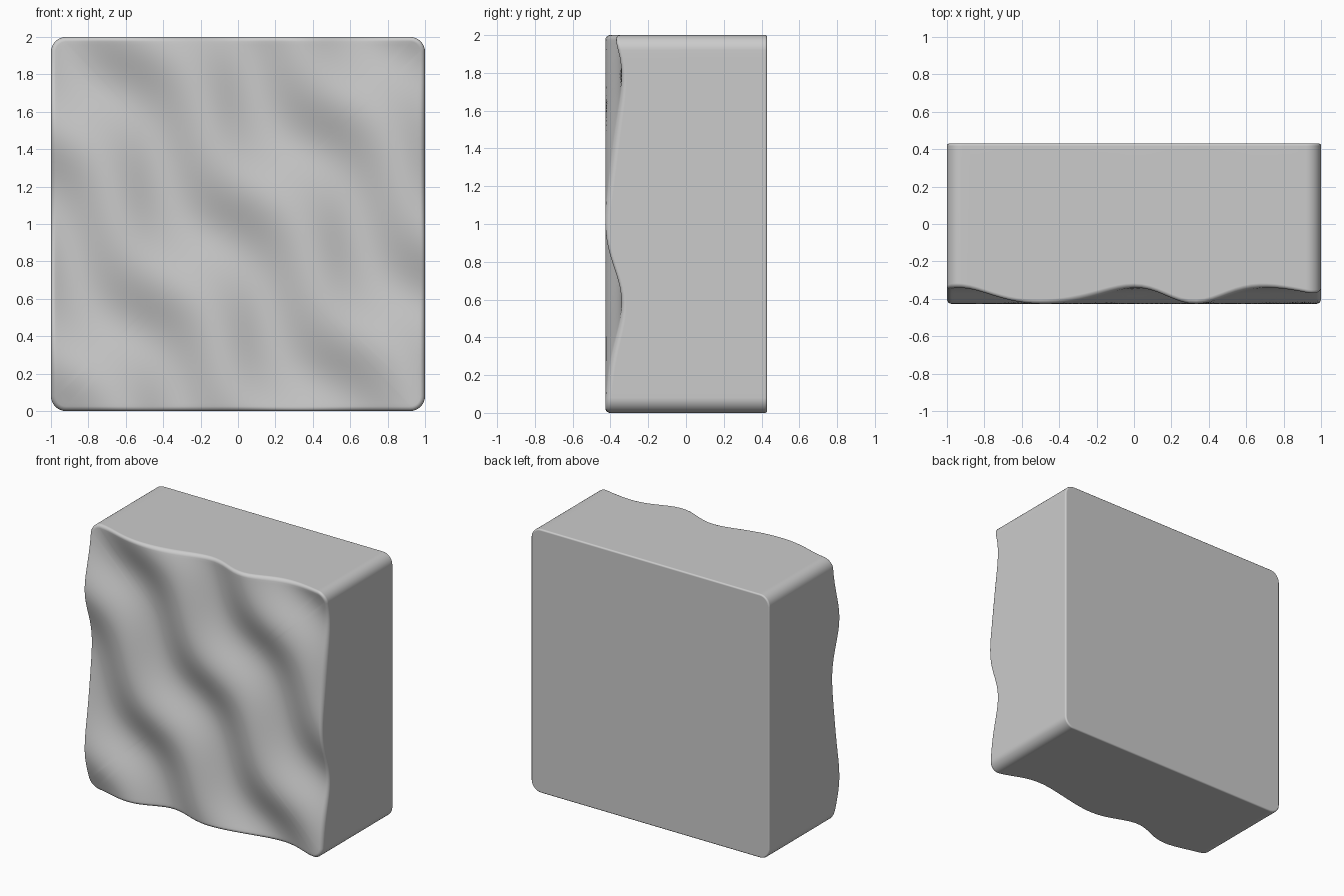
import bpy, bmesh
from math import sin, cos, pi

if "Cube" in bpy.data.objects:
    bpy.data.objects.remove(bpy.data.objects["Cube"])

BACK = 0.43          # back plane
CORNER = 0.08        # corner radius seen from the front
SIDE_STEPS, ARC_STEPS, RINGS = 44, 8, 56


def front_y(x, z):
    """Rippled front: diagonal waves that meander across the face."""
    valley = 4.1 + 0.55 * cos(4.6 * (x - z - 0.65))
    return -0.384 + 0.043 * cos(7.6 * x + 5.46 * z - valley)


def outline(inset):
    """Rounded square around the origin, shrunk by inset."""
    r, c = CORNER - inset, 1 - CORNER
    pts = []
    for q in range(4):
        ca, sa = cos(q * pi / 2), sin(q * pi / 2)
        side = [(c + r, -c + 2 * c * i / SIDE_STEPS) for i in range(SIDE_STEPS)]
        arc = [(c + r * cos(a), c + r * sin(a))
               for a in (pi / 2 * i / ARC_STEPS for i in range(ARC_STEPS))]
        pts += [(u * ca - v * sa, u * sa + v * ca) for u, v in side + arc]
    return pts


bm = bmesh.new()


def add_ring(pts, depth, wavy):
    ring = []
    for u, v in pts:
        x, z = u, v + 1
        ring.append(bm.verts.new((x, depth + (front_y(x, z) if wavy else 0), z)))
    return ring


# Rings run from the centre of the rippled face, round the edge, to the back
F, B = 0.025, 0.012
face_edge = outline(F)
rings = [add_ring([(u * k / RINGS, v * k / RINGS) for u, v in face_edge], 0, True)
         for k in range(1, RINGS + 1)]
for i in range(1, 6):
    a = pi / 2 * i / 5
    rings.append(add_ring(outline(F * (1 - sin(a))), F * (1 - cos(a)), True))
for i in range(4):
    a = pi / 2 * i / 3
    rings.append(add_ring(outline(B * (1 - cos(a))), BACK - B * (1 - sin(a)), False))

for r0, r1 in zip(rings, rings[1:]):
    n = len(r0)
    for i in range(n):
        j = (i + 1) % n
        bm.faces.new((r0[i], r0[j], r1[j], r1[i]))

# Front centre fan and flat back
hub = bm.verts.new((0, front_y(0, 1), 1))
first = rings[0]
for i in range(len(first)):
    bm.faces.new((hub, first[(i + 1) % len(first)], first[i]))
bm.faces.new(rings[-1])
bmesh.ops.recalc_face_normals(bm, faces=bm.faces)

mesh = bpy.data.meshes.new("rippled_block")
bm.to_mesh(mesh)
bm.free()
block = bpy.data.objects.new("rippled_block", mesh)
bpy.context.collection.objects.link(block)

# Smooth shading with sharp edges kept
bpy.context.view_layer.objects.active = block
block.select_set(True)
bpy.ops.object.shade_smooth_by_angle(angle=0.7)
mod = block.modifiers.new("even_shading", 'WEIGHTED_NORMAL')
mod.keep_sharp = True
